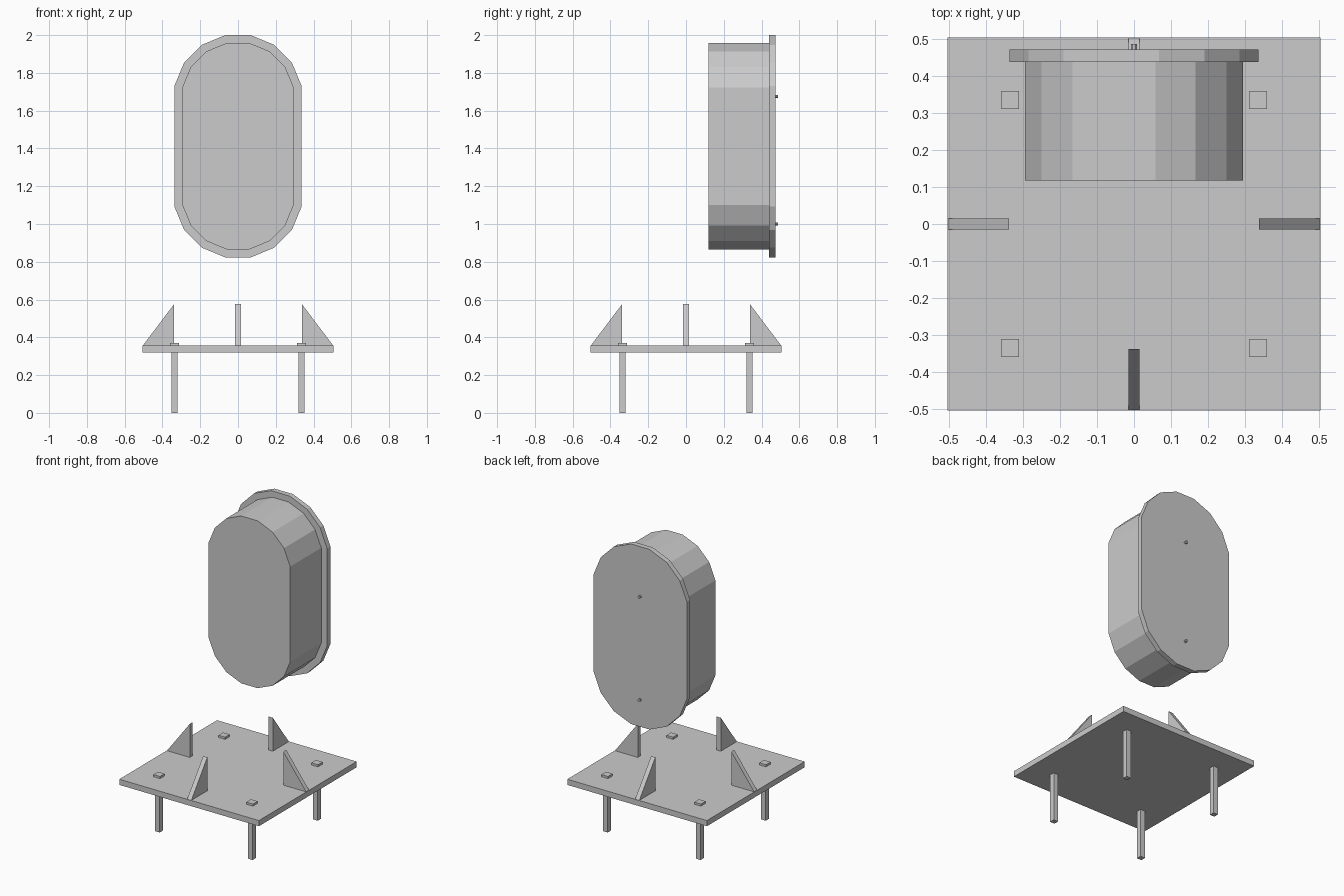
import bpy, bmesh
from math import sin, cos, pi, radians
from mathutils import Matrix

if "Cube" in bpy.data.objects:
    bpy.data.objects.remove(bpy.data.objects["Cube"])


def prism(name, pts, origin, u, v, w):
    """Extrude a 2D outline: point = origin + a*u + b*v, pushed along w."""
    bm = bmesh.new()
    verts = [bm.verts.new([origin[i] + a * u[i] + b * v[i] for i in range(3)]) for a, b in pts]
    face = bm.faces.new(verts)
    ext = bmesh.ops.extrude_face_region(bm, geom=[face])
    moved = [g for g in ext["geom"] if isinstance(g, bmesh.types.BMVert)]
    bmesh.ops.translate(bm, verts=moved, vec=w)
    bmesh.ops.recalc_face_normals(bm, faces=bm.faces)
    me = bpy.data.meshes.new(name)
    bm.to_mesh(me)
    bm.free()
    ob = bpy.data.objects.new(name, me)
    bpy.context.collection.objects.link(ob)
    return ob


def box(name, x, y, half, z0, z1):
    pts = [(-half, -half), (half, -half), (half, half), (-half, half)]
    return prism(name, pts, (x, y, z0), (1, 0, 0), (0, 1, 0), (0, 0, z1 - z0))


def capsule(apothem, z_low, z_high):
    """16-sided circle split in two halves and stretched upright."""
    r = apothem / cos(pi / 16)
    pts = []
    for i in range(16):
        a = radians(11.25 + 22.5 * i)
        pts.append((r * cos(a), r * sin(a) + (z_high if i < 8 else z_low)))
    return pts


X, Y, Z = (1, 0, 0), (0, 1, 0), (0, 0, 1)

# Floating capsule shell with its wider back lid
prism("capsule_body", capsule(0.295, 1.16, 1.664), (0, 0.118, 0), X, Z, (0, 0.322, 0))
prism("back_lid", capsule(0.337, 1.16, 1.663), (0, 0.439, 0), X, Z, (0, 0.034, 0))

# Small studs on the lid
stud = [(0.009 * cos(pi / 8 + i * pi / 4), 0.009 * sin(pi / 8 + i * pi / 4)) for i in range(8)]
for n, z in (("lower", 1.0), ("upper", 1.675)):
    prism(f"{n}_stud", stud, (0, 0.465, z), X, Z, (0, 0.023, 0))

# Stand: square plate, legs and caps over each leg
box("base_plate", 0, 0, 0.505, 0.32, 0.357)
for sx in (-1, 1):
    for sy in (-1, 1):
        side = ("left" if sx < 0 else "right") + ("_front" if sy < 0 else "_back")
        box(f"{side}_leg", sx * 0.336, sy * 0.336, 0.0165, 0, 0.325)
        box(f"{side}_cap", sx * 0.336, sy * 0.336, 0.024, 0.35, 0.371)

# Four triangular support fins
fin = [(0.338, 0.355), (0.505, 0.355), (0.338, 0.576)]
for i, n in enumerate(("right", "back", "left", "front")):
    ob = prism(f"{n}_fin", fin, (0, -0.015, 0), X, Z, (0, 0.03, 0))
    ob.data.transform(Matrix.Rotation(i * pi / 2, 4, 'Z'))
